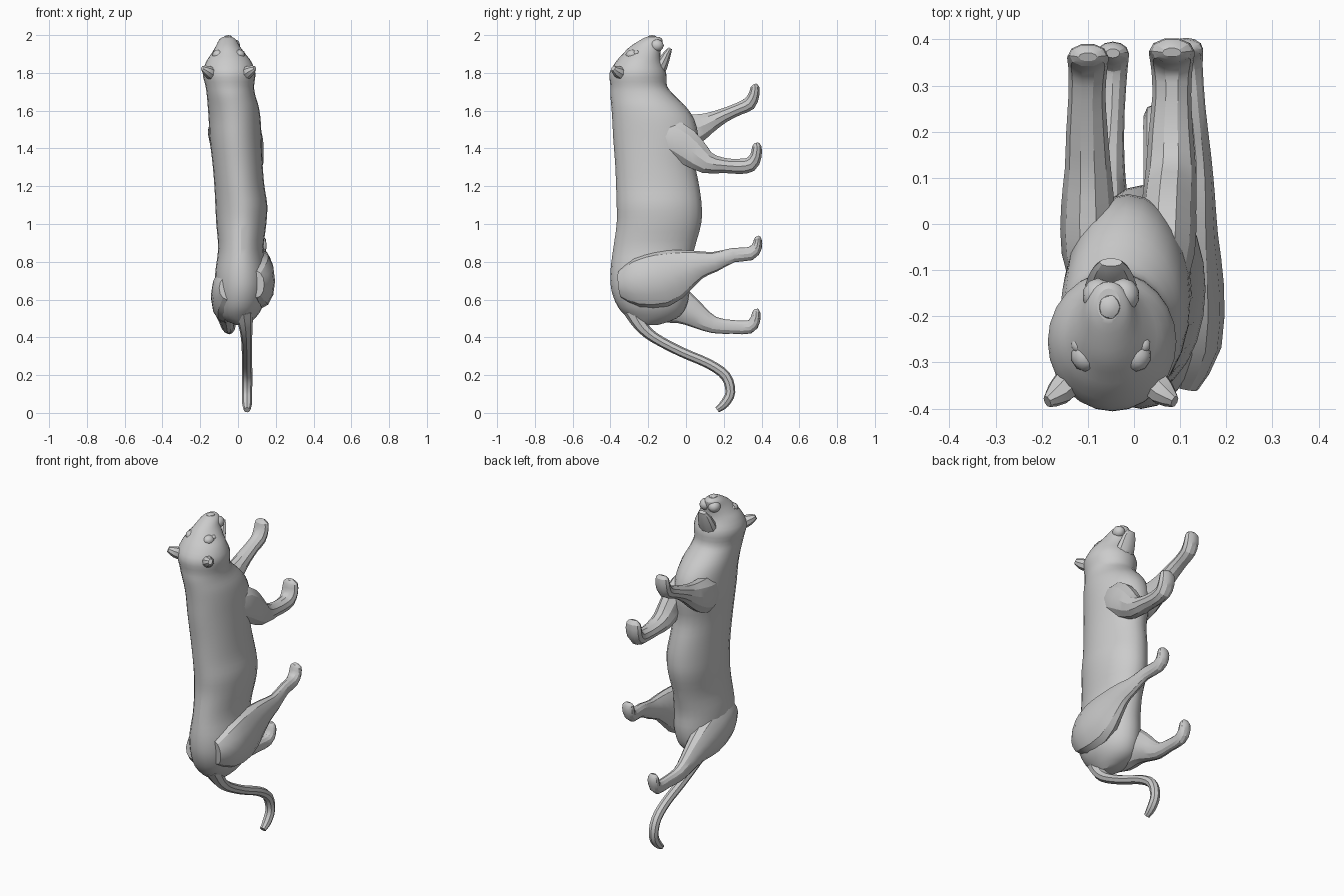
import bpy, bmesh, math
from mathutils import Vector


def spline(rows, steps):
    """Catmull-Rom interpolation of station rows."""
    out = []
    for i in range(len(rows) - 1):
        p0, p1 = rows[max(i - 1, 0)], rows[i]
        p2, p3 = rows[i + 1], rows[min(i + 2, len(rows) - 1)]
        for s in range(steps):
            t = s / steps
            out.append([0.5 * (2*b + (c - a)*t + (2*a - 5*b + 4*c - d)*t*t
                        + (3*b - a - 3*c + d)*t**3) for a, b, c, d in zip(p0, p1, p2, p3)])
    out.append(list(rows[-1]))
    return out


def loft(name, rows, sides, steps, flat_rings=False, angle=25):
    """Skin elliptical rings. A row is x, y, z, half width in x, half depth."""
    rows = spline(rows, steps)
    pts = [Vector(r[:3]) for r in rows]
    bm = bmesh.new()
    rings = []
    for i, r in enumerate(rows):
        t = (pts[min(i + 1, len(pts) - 1)] - pts[max(i - 1, 0)]).normalized()
        if flat_rings:
            t = Vector((0, 0, 1))
        u = (Vector((1, 0, 0)) - t * t.x).normalized()
        v = t.cross(u)
        rings.append([bm.verts.new(pts[i] + u * r[3] * math.cos(a) + v * r[4] * math.sin(a))
                      for a in (2 * math.pi * k / sides for k in range(sides))])
    for a, b in zip(rings, rings[1:]):
        for k in range(sides):
            n = (k + 1) % sides
            bm.faces.new((a[k], a[n], b[n], b[k]))
    bm.faces.new(rings[0][::-1])
    bm.faces.new(rings[-1])
    bmesh.ops.recalc_face_normals(bm, faces=bm.faces)
    return finish(name, bm, angle)


def finish(name, bm, angle=25):
    mesh = bpy.data.meshes.new(name)
    bm.to_mesh(mesh)
    bm.free()
    ob = bpy.data.objects.new(name, mesh)
    bpy.context.collection.objects.link(ob)
    bpy.ops.object.select_all(action='DESELECT')
    ob.select_set(True)
    bpy.context.view_layer.objects.active = ob
    bpy.ops.object.shade_smooth_by_angle(angle=math.radians(angle))
    return ob


def ball(name, loc, size):
    bm = bmesh.new()
    bmesh.ops.create_icosphere(bm, subdivisions=2, radius=1)
    for v in bm.verts:
        v.co = Vector(loc) + Vector([c * s for c, s in zip(v.co, size)])
    return finish(name, bm)


# Torso, neck and head: z, x min, x max, y min (back), y max (belly)
outline = [
    (0.465, -.01, .05, -.26, -.15), (0.50, -.08, .09, -.305, -.05),
    (0.56, -.11, .13, -.36, .00), (0.65, -.12, .15, -.395, .02),
    (0.75, -.12, .15, -.40, .02), (0.87, -.105, .135, -.385, .045),
    (1.00, -.115, .15, -.367, .08), (1.10, -.12, .155, -.367, .083),
    (1.20, -.125, .14, -.37, .07), (1.32, -.135, .13, -.375, .05),
    (1.45, -.15, .125, -.385, .065), (1.55, -.155, .12, -.39, .045),
    (1.62, -.16, .11, -.395, .00), (1.68, -.165, .092, -.40, -.06),
    (1.73, -.172, .085, -.40, -.10), (1.80, -.187, .092, -.405, -.105),
    (1.86, -.168, .07, -.37, -.13), (1.90, -.142, .04, -.335, -.135),
    (1.94, -.118, .01, -.295, -.13), (1.975, -.10, -.01, -.24, -.125),
    (1.99, -.08, -.03, -.21, -.14)]
loft("body_and_head", [((a + b) / 2, (c + d) / 2, z, (b - a) / 2, (d - c) / 2)
                       for z, a, b, c, d in outline], 24, 3, True)

# Lower jaw, nose, eyes and ears
loft("lower_jaw", [(-.05, -.17, 1.78, .06, .05), (-.05, -.13, 1.84, .055, .035),
                   (-.05, -.10, 1.90, .042, .022), (-.05, -.083, 1.93, .025, .01)], 10, 2)
ball("nose", (-.053, -.18, 1.985), (.025, .028, .015))
for side, label in ((-1, "left"), (1, "right")):
    ball("brow_" + label, (-.05 + side * .055, -.285, 1.895), (.032, .035, .028))
    ball("eye_" + label, (-.05 + side * .07, -.262, 1.905), (.016, .018, .014))
    ball("muzzle_" + label, (-.05 + side * .028, -.155, 1.945), (.034, .038, .034))
    loft("ear_" + label, [(-.05 + side * .08, -.33, 1.79, .035, .035),
                          (-.05 + side * .112, -.365, 1.81, .03, .03),
                          (-.05 + side * .138, -.385, 1.825, .012, .016)], 8, 2)

# Front legs, paws bent toward the head
loft("front_leg_left", [
    (-.085, -.17, 1.47, .04, .08), (-.095, -.06, 1.47, .062, .11),
    (-.10, .04, 1.50, .058, .088), (-.10, .12, 1.535, .05, .058),
    (-.102, .20, 1.575, .045, .04), (-.102, .28, 1.61, .04, .035),
    (-.10, .335, 1.637, .042, .038), (-.10, .36, 1.685, .045, .03),
    (-.10, .365, 1.725, .04, .024), (-.10, .362, 1.74, .02, .01)], 10, 2)
loft("front_leg_right", [
    (.065, -.16, 1.47, .04, .07), (.07, -.06, 1.45, .062, .10),
    (.075, .03, 1.385, .06, .088), (.08, .11, 1.325, .055, .062),
    (.08, .20, 1.31, .048, .042), (.082, .28, 1.305, .042, .042),
    (.082, .34, 1.315, .045, .042), (.082, .37, 1.36, .05, .032),
    (.082, .375, 1.41, .045, .026), (.082, .372, 1.43, .02, .01)], 10, 2)

# Hind legs with heavy thighs
loft("hind_leg_left", [
    (-.06, -.34, 0.66, .04, .06), (-.07, -.25, 0.645, .068, .12),
    (-.07, -.12, 0.60, .072, .125), (-.065, -.01, 0.555, .06, .088),
    (-.06, .07, 0.505, .045, .062), (-.055, .15, 0.465, .034, .044),
    (-.048, .25, 0.455, .028, .036), (-.046, .335, 0.455, .032, .036),
    (-.046, .365, 0.49, .035, .028), (-.046, .372, 0.53, .032, .022),
    (-.046, .37, 0.55, .015, .01)], 12, 2)
loft("hind_leg_right", [
    (.10, -.35, 0.68, .04, .07), (.12, -.26, 0.69, .07, .13),
    (.125, -.13, 0.71, .07, .15), (.13, -.02, 0.755, .052, .115),
    (.135, .07, 0.785, .04, .075), (.135, .15, 0.80, .032, .053),
    (.125, .25, 0.835, .03, .038), (.115, .34, 0.843, .034, .036),
    (.113, .375, 0.88, .037, .028), (.113, .38, 0.92, .034, .02),
    (.113, .377, 0.935, .015, .01)], 12, 2)

# Tail hooking at the tip
loft("tail", [
    (.03, -.28, 0.54, .05, .05), (.04, -.24, 0.465, .038, .036),
    (.045, -.17, 0.40, .03, .028), (.047, -.03, 0.325, .027, .026),
    (.048, .12, 0.26, .027, .026), (.048, .21, 0.195, .028, .027),
    (.048, .235, 0.11, .027, .026), (.048, .205, 0.05, .026, .024),
    (.048, .165, 0.016, .018, .016)], 8, 3)
